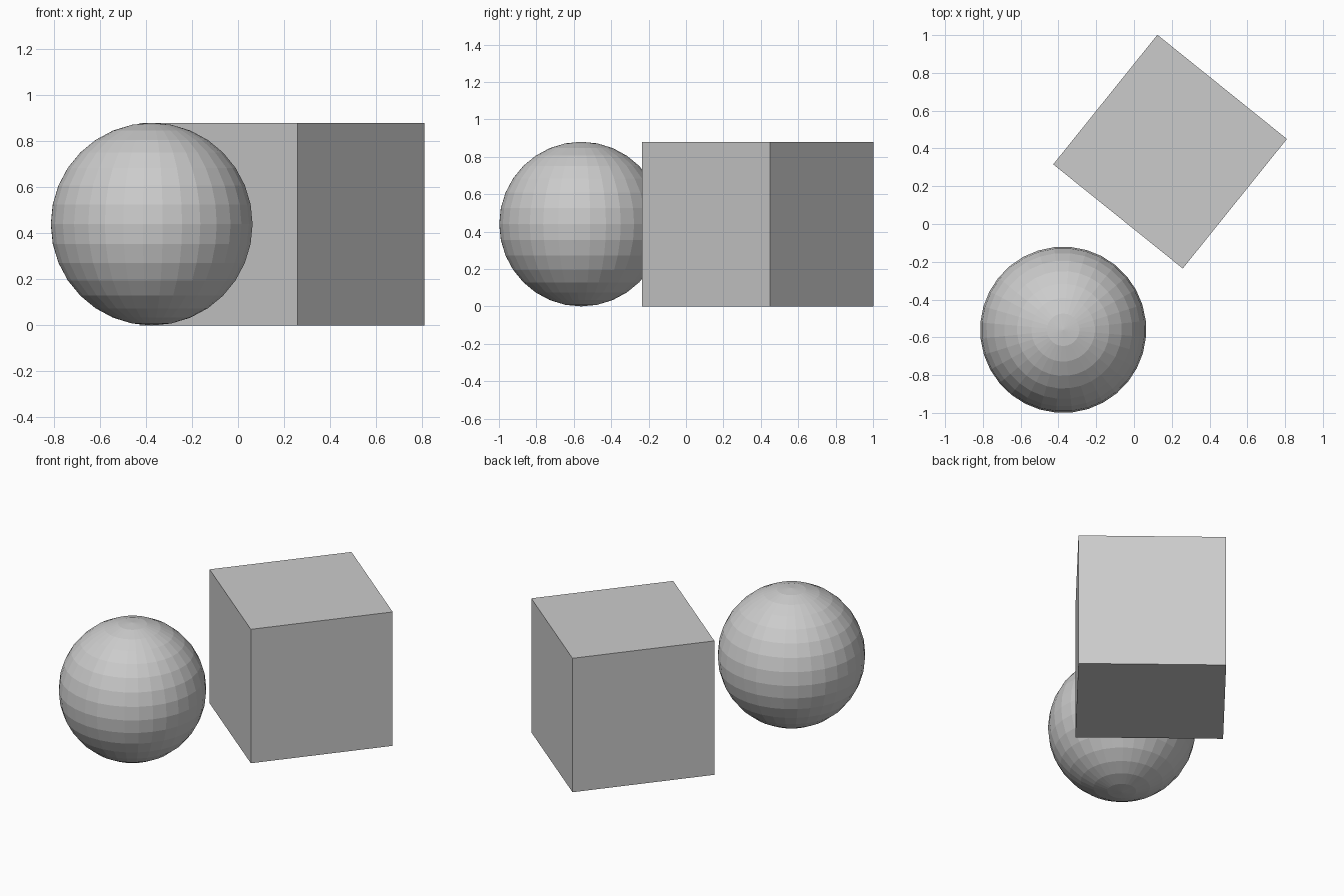
import bpy
import math

if "Cube" in bpy.data.objects:
    bpy.data.objects.remove(bpy.data.objects["Cube"])

TURN = math.radians(-38.8)  # both solids share the same turn about z
SIZE = 0.88                 # cube edge and ball diameter

# Cube resting on the ground
bpy.ops.mesh.primitive_cube_add(size=SIZE, location=(0.191, 0.383, SIZE / 2),
                                rotation=(0, 0, TURN))
bpy.context.object.name = "cube"

# Flat-faced ball beside it
bpy.ops.mesh.primitive_uv_sphere_add(segments=32, ring_count=16, radius=SIZE / 2,
                                     location=(-0.375, -0.56, SIZE / 2),
                                     rotation=(0, 0, TURN))
bpy.context.object.name = "ball"
bpy.ops.object.shade_flat()
